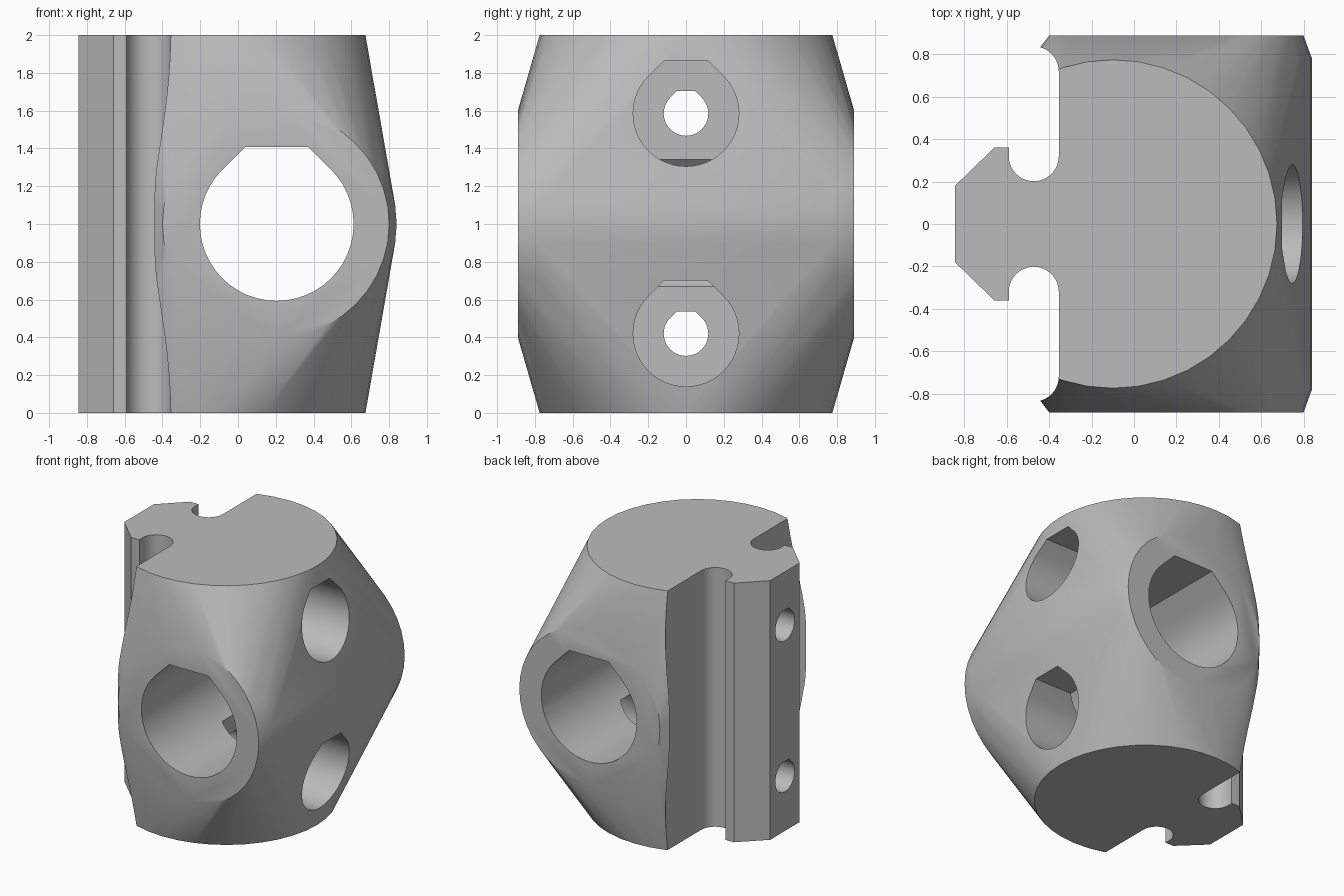
import bpy, bmesh
from math import sin, cos, radians, sqrt

cube = bpy.data.objects.get("Cube")
if cube:
    bpy.data.objects.remove(cube, do_unlink=True)

grey = bpy.data.materials.new("plain grey")
grey.use_nodes = True
colour = (0.5, 0.5, 0.5, 1)
grey.diffuse_color = colour
grey.node_tree.nodes["Principled BSDF"].inputs["Base Color"].default_value = colour

# Each axis maps a flat outline (a, b) and a depth d into space
PLACE = {
    "x": lambda a, b, d: (d, a, b),
    "y": lambda a, b, d: (a, d, b),
    "z": lambda a, b, d: (a, b, d),
}


def arc(ca, cb, r, start, end, steps):
    angles = [radians(start + (end - start) * i / steps) for i in range(steps + 1)]
    return [(ca + r * cos(t), cb + r * sin(t)) for t in angles]


def circle(ca, cb, r):
    return arc(ca, cb, r, 0, 360, 40)[:-1]


def teardrop(ca, cb, r):
    """Round hole with 45 degree shoulders and a flat roof."""
    half = r * (sqrt(2) - 1)
    return arc(ca, cb, r, 135, 405, 36) + [(ca + half, cb + r), (ca - half, cb + r)]


def make_object(name, bm):
    bmesh.ops.recalc_face_normals(bm, faces=bm.faces)
    mesh = bpy.data.meshes.new(name)
    bm.to_mesh(mesh)
    bm.free()
    mesh.materials.append(grey)
    obj = bpy.data.objects.new(name, mesh)
    bpy.context.collection.objects.link(obj)
    return obj


def prism(name, outline, axis, low, high):
    bm = bmesh.new()
    rings = [[bm.verts.new(PLACE[axis](a, b, d)) for a, b in outline] for d in (low, high)]
    n = len(outline)
    for ring in rings:
        bm.faces.new(ring)
    for i in range(n):
        j = (i + 1) % n
        bm.faces.new((rings[0][i], rings[0][j], rings[1][j], rings[1][i]))
    return make_object(name, bm)


# Body: hull around an upright post and a chamfered cross barrel
bm = bmesh.new()
for outline, axis, low, high in (
    (circle(-0.1, 0, 0.775), "z", 0, 2),
    (circle(0.2, 1, 0.64), "y", -0.78, 0.78),
    (circle(0.2, 1, 0.6), "y", -0.89, 0.89),
):
    for d in (low, high):
        for a, b in outline:
            bm.verts.new(PLACE[axis](a, b, d))
hull = bmesh.ops.convex_hull(bm, input=bm.verts)
spare = {g for g in hull["geom_interior"] + hull["geom_unused"] if isinstance(g, bmesh.types.BMVert)}
bmesh.ops.delete(bm, geom=list(spare), context="VERTS")
bmesh.ops.dissolve_limit(bm, angle_limit=radians(0.1), verts=bm.verts, edges=bm.edges)
body = make_object("bearing_block", bm)

# Rail cutter: leaves a chamfered T head between two round slots
half = [(-0.845, 0.18), (-0.66, 0.36), (-0.59, 0.36)]
half += arc(-0.473, 0.32, 0.118, 180, 360, 20)
half += arc(-0.473, 0.72, 0.118, 0, 90, 10)
half += [(-0.473, 1.2), (-1.2, 1.2)]
rail = half + [(a, -b) for a, b in reversed(half)]
cutters = [prism("rail_cutter", rail, "z", -0.5, 2.5)]

# Main bore, then the two bolt holes with their counterbores
cutters.append(prism("bore_cutter", teardrop(0.205, 1, 0.407), "y", -1.2, 1.2))
for level, z in (("lower", 0.42), ("upper", 1.585)):
    cutters.append(prism(level + "_bolt_cutter", teardrop(0, z, 0.118), "x", -1.2, 1.2))
    cutters.append(prism(level + "_counterbore_cutter", teardrop(0, z, 0.28), "x", -0.03, 1.2))

bpy.ops.object.select_all(action="DESELECT")
bpy.context.view_layer.objects.active = body
body.select_set(True)
for cutter in cutters:
    cutter.hide_render = True
    mod = body.modifiers.new(cutter.name, "BOOLEAN")
    mod.operation = "DIFFERENCE"
    mod.solver = "EXACT"
    mod.object = cutter
    bpy.ops.object.modifier_apply(modifier=mod.name)
for cutter in cutters:
    bpy.data.objects.remove(cutter, do_unlink=True)

bpy.ops.object.shade_smooth_by_angle(angle=radians(30))
